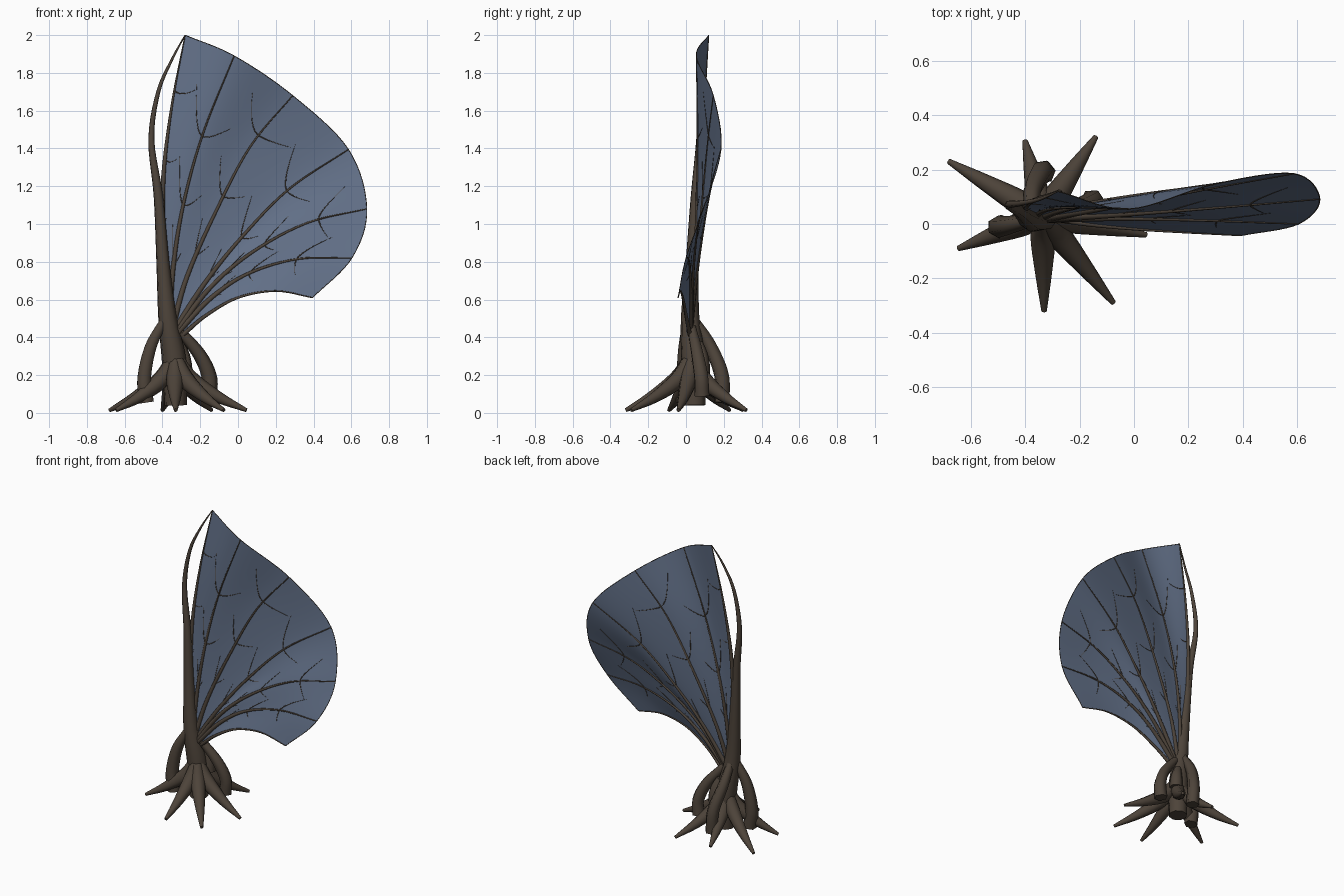
import bpy, bmesh, math
from mathutils import Vector

cube = bpy.data.objects.get("Cube")
if cube:
    bpy.data.objects.remove(cube, do_unlink=True)


def material(name, rgb):
    m = bpy.data.materials.new(name)
    m.use_nodes = True
    m.diffuse_color = (*rgb, 1)
    m.node_tree.nodes["Principled BSDF"].inputs["Base Color"].default_value = (*rgb, 1)
    return m


BARK = material("bark brown", (0.075, 0.057, 0.042))
MEMBRANE = material("membrane blue", (0.121, 0.16, 0.242))


def along(pts, t):
    """Point at t (0 to 1) on a smooth path through evenly spaced points."""
    pts = [Vector(p) for p in pts]
    pts = [2 * pts[0] - pts[1]] + pts + [2 * pts[-1] - pts[-2]]
    f = t * (len(pts) - 3)
    i = min(int(f), len(pts) - 4)
    f -= i
    a, b, c, d = pts[i:i + 4]
    return 0.5 * (2 * b + (c - a) * f + (2 * a - 5 * b + 4 * c - d) * f ** 2
                  + (3 * b - a - 3 * c + d) * f ** 3)


def finish(obj):
    bpy.ops.object.select_all(action='DESELECT')
    obj.select_set(True)
    bpy.context.view_layer.objects.active = obj
    if obj.type == 'CURVE':
        bpy.ops.object.convert(target='MESH')
    bpy.ops.object.shade_smooth_by_angle(angle=math.radians(62))


def tubes(name, paths, sides=8):
    """Tapered tubes; each path is a list of (point, radius)."""
    cu = bpy.data.curves.new(name, 'CURVE')
    cu.dimensions = '3D'
    cu.bevel_depth = 1
    cu.bevel_resolution = sides // 2 - 2
    cu.use_fill_caps = True
    for path in paths:
        sp = cu.splines.new('POLY')
        sp.points.add(len(path) - 1)
        for p, (co, r) in zip(sp.points, path):
            p.co = (*co, 1)
            p.radius = r
    cu.materials.append(BARK)
    obj = bpy.data.objects.new(name, cu)
    bpy.context.collection.objects.link(obj)
    finish(obj)


def smooth_path(pts, radii, n=16):
    radii = [(r, 0, 0) for r in radii]
    return [(along(pts, k / n), along(radii, k / n).x) for k in range(n + 1)]


# Trunk sweeping up into the long outer branch
trunk = [(-.33, .045, .04), (-.338, .04, .27), (-.373, .022, .5), (-.398, .033, .8),
         (-.422, .05, 1.15), (-.459, .07, 1.45), (-.422, .075, 1.7),
         (-.35, .09, 1.87), (-.28, .12, 2)]
tubes("trunk", [smooth_path(trunk, [.06, .066, .05, .035, .025, .016, .011, .007, .003], 40)])

# Ground roots flaring from the trunk
centre = Vector((-.335, .03, 0))
for n, (x, y) in enumerate([(-.68, .23), (-.645, -.09), (-.33, -.32), (-.075, -.29),
                            (.045, -.04), (-.14, .32), (-.40, .305)]):
    out = Vector((x, y, 0)) - centre
    pts = [centre + out * f + Vector((0, 0, z))
           for f, z in ((.06, .28), (.22, .178), (.6, .085), (1, .014))]
    tubes(f"ground_root_{n + 1}", [smooth_path(pts, [.03, .046, .031, .01], 12)])

# Arched stilt roots and a short stub around the trunk
stilts = {
    "left": [(-.155, .085, .09), (-.152, .08, .19), (-.205, .06, .31), (-.32, .03, .45)],
    "right": [(-.483, -.01, .055), (-.497, -.01, .18), (-.462, -.005, .35), (-.39, .01, .49)],
    "back": [(-.33, .19, .055), (-.34, .188, .2), (-.372, .125, .36), (-.375, .045, .49)],
    "stub": [(-.28, .085, .21), (-.283, .085, .26), (-.29, .08, .31), (-.31, .065, .37)],
}
for side, pts in stilts.items():
    tubes(f"{side}_stilt_root", [smooth_path(pts, [.043, .041, .035, .025], 14)], 6)

# Fan ribs: (x, z) points from the base to the rim, rim depth, bow
RIBS = [
    ([(-.37, .42), (-.40, .85), (-.395, 1.25), (-.35, 1.63), (-.28, 2)], .12, 0),
    ([(-.365, .42), (-.345, .75), (-.29, 1.1), (-.185, 1.48), (-.02, 1.89)], .055, .022),
    ([(-.355, .42), (-.27, .72), (-.12, 1.06), (.065, 1.41), (.29, 1.68)], .145, 0),
    ([(-.345, .42), (-.18, .68), (.02, .93), (.27, 1.185), (.585, 1.395)], .185, -.02),
    ([(-.335, .42), (-.15, .66), (.075, .85), (.365, 1.005), (.682, 1.08)], .092, -.012),
    ([(-.325, .42), (-.14, .61), (.06, .74), (.32, .815), (.603, .82)], 0, .01),
    ([(-.29, .415), (-.17, .515), (0, .61), (.2, .645), (.395, .61)], -.042, -.006),
]
LAST = len(RIBS) - 1


def rib_point(i, t):
    pts, depth, bow = RIBS[i]
    p = along([(x, 0, z) for x, z in pts], t)
    p.y = .02 + (depth - .02) * t + bow * math.sin(math.pi * t)
    return p


def sail(u, t):
    """Membrane point: u counts ribs, t runs from base to rim."""
    return along([rib_point(i, t) for i in range(LAST + 1)], u / LAST)


# Membrane
bm = bmesh.new()
cols, rows = 48, 30
grid = [[bm.verts.new(sail(LAST * c / cols, r / rows)) for c in range(cols + 1)]
        for r in range(rows + 1)]
for r in range(rows):
    for c in range(cols):
        bm.faces.new((grid[r][c], grid[r][c + 1], grid[r + 1][c + 1], grid[r + 1][c]))
me = bpy.data.meshes.new("membrane")
bm.to_mesh(me)
bm.free()
me.materials.append(MEMBRANE)
membrane = bpy.data.objects.new("membrane", me)
bpy.context.collection.objects.link(membrane)
finish(membrane)

# Main ribs, thick at the base and thin at the rim
for i in range(LAST + 1):
    thick = .022 if i == 0 else .009 if i == LAST else .014
    tubes(f"rib_{i + 1}", [[(sail(i, k / 24), .003 + thick * (1 - k / 24) ** 1.3)
                            for k in range(25)]])

# Thin edging along the rim
tubes("rim_edge", [[(sail(LAST * k / 48, 1), .002) for k in range(49)]], 6)

# Side veins forking off each rib: steep towards the tip, flatter on the other side
veins = []
for i in range(LAST):
    for t0, span in ((.74, .5), (.5, .45), (.28, .3)):
        for side, reach in ((-1, .13), (1, .05)):
            if i + side < 0:
                continue
            start = t0 + (.06 if i % 2 == 0 else 0)
            veins.append([(sail(i + side * span * s ** .8, start + reach * s ** 1.4),
                           .0036 - .0028 * s) for s in (k / 10 for k in range(11))])
tubes("side_veins", veins, 6)
